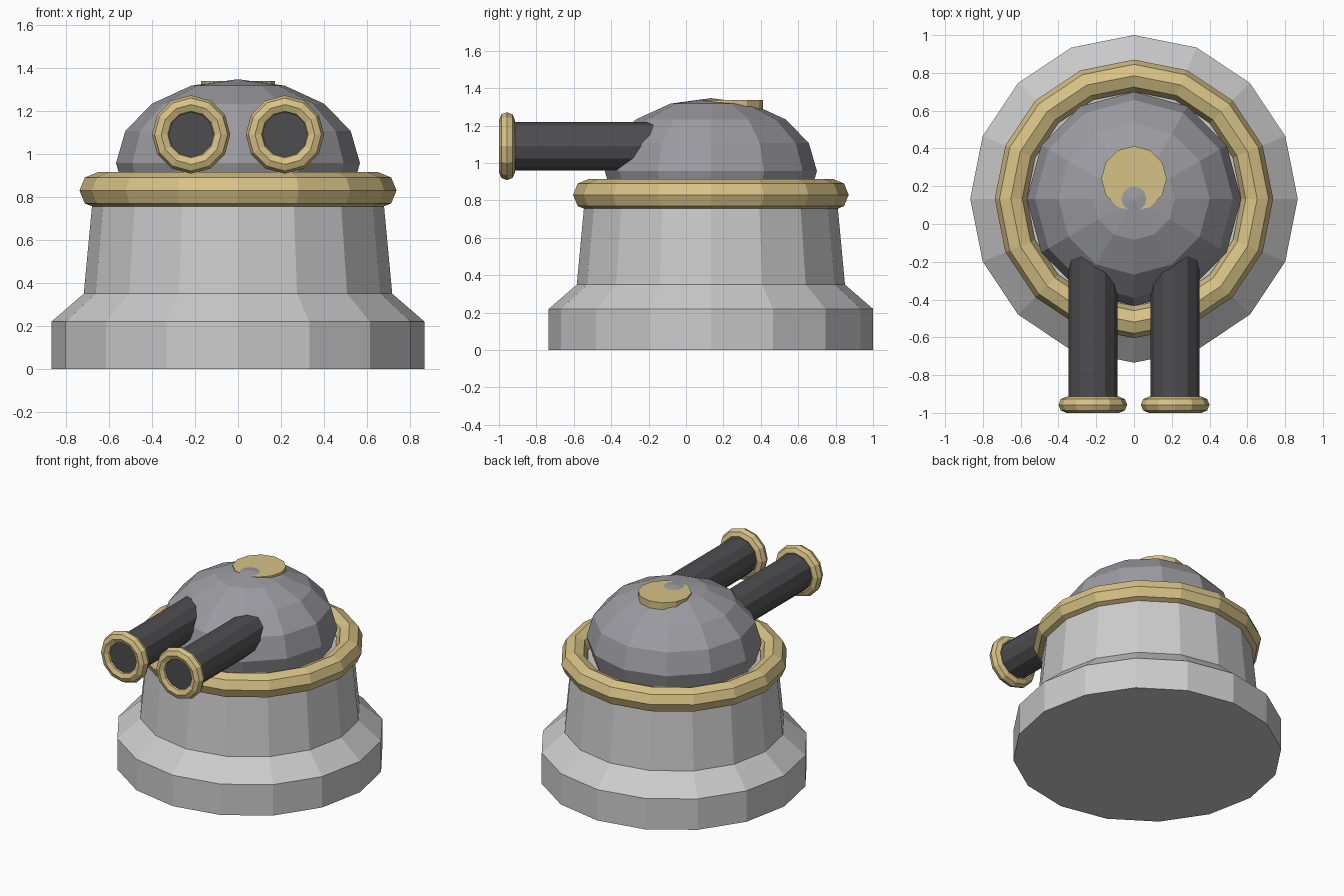
import bpy, bmesh, math
from mathutils import Matrix

if "Cube" in bpy.data.objects:
    bpy.data.objects.remove(bpy.data.objects["Cube"])

CY = 0.133  # y of the turret axis


def material(name, rgb):
    m = bpy.data.materials.new(name)
    m.diffuse_color = (*rgb, 1)
    m.use_nodes = True
    m.node_tree.nodes["Principled BSDF"].inputs["Base Color"].default_value = m.diffuse_color
    return m


steel = material("steel", (0.33, 0.33, 0.36))
brass = material("brass", (0.68, 0.54, 0.24))
gunmetal = material("gunmetal", (0.075, 0.075, 0.08))


def lathe(name, profile, sides, loc, mat=None, closed=False, forward=False):
    """Revolve (radius, height) points; forward=True points the axis along -y."""
    bm = bmesh.new()
    rings = []
    for r, h in profile:
        if r == 0:
            rings.append([bm.verts.new((0, 0, h))] * sides)
        else:
            rings.append([bm.verts.new((r * math.cos(2 * math.pi * i / sides),
                                        r * math.sin(2 * math.pi * i / sides), h))
                          for i in range(sides)])
    pairs = list(zip(rings, rings[1:]))
    if closed:
        pairs.append((rings[-1], rings[0]))
    for a, b in pairs:
        for i in range(sides):
            j = (i + 1) % sides
            bm.faces.new(list(dict.fromkeys((a[i], a[j], b[j], b[i]))))
    if not closed:
        for ring in (rings[0], rings[-1]):
            if len(set(ring)) > 2:
                bm.faces.new(ring)
    if forward:
        bm.transform(Matrix.Rotation(math.pi / 2, 4, 'X'))
    bmesh.ops.recalc_face_normals(bm, faces=bm.faces)
    me = bpy.data.meshes.new(name)
    bm.to_mesh(me)
    bm.free()
    ob = bpy.data.objects.new(name, me)
    ob.location = loc
    bpy.context.collection.objects.link(ob)
    if mat:
        me.materials.append(mat)
    return ob


def circle(R, r, n=8):
    return [(R + r * math.cos(2 * math.pi * k / n), r * math.sin(2 * math.pi * k / n))
            for k in range(n)]


# Stepped pedestal
lathe("pedestal", [(0.867, 0), (0.867, 0.22), (0.717, 0.35), (0.673, 0.82)], 16, (0, CY, 0))

# Brass collar around the dome
lathe("collar_ring", circle(0.652, 0.085), 16, (0, CY, 0.83), brass, closed=True)

# Flattened dome
dome = [(0.567 * math.sin(math.pi * k / 8) if 0 < k < 8 else 0,
         -0.39 * math.cos(math.pi * k / 8)) for k in range(9)]
lathe("dome", dome, 12, (0, CY, 0.957), steel)

# Hatch disc on top
lathe("hatch", [(0.173, 1.288), (0.173, 1.338)], 12, (0, 0.24, 0), brass)

# Twin barrels with muzzle rings
for side, x in (("left", -0.218), ("right", 0.218)):
    lathe("barrel_" + side, [(0.13, 0.1), (0.13, 0.977)], 12, (x, 0, 1.09),
          gunmetal, forward=True)
    lathe("muzzle_ring_" + side, circle(0.139, 0.043), 12, (x, -0.957, 1.09),
          brass, closed=True, forward=True)
